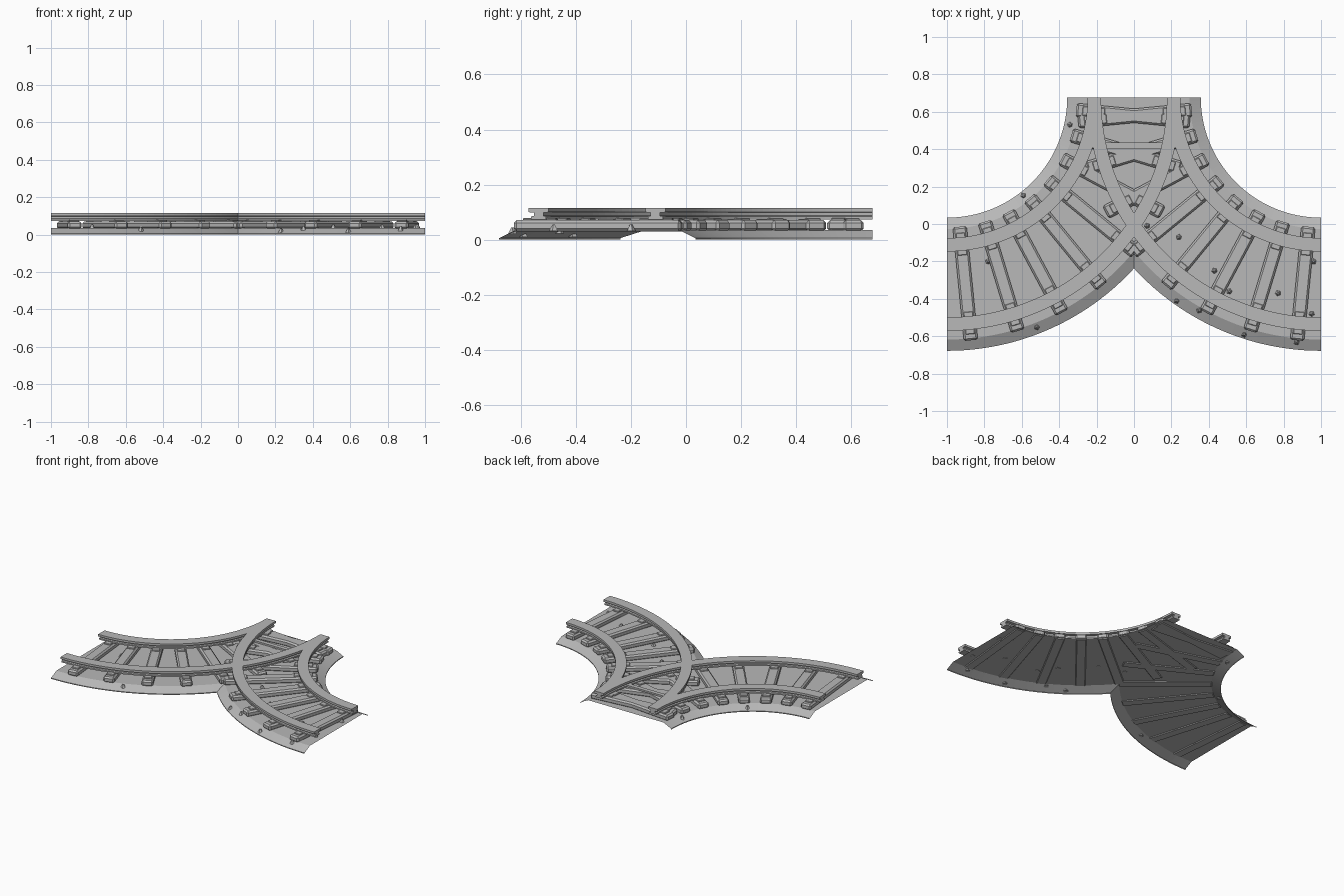
import bpy, bmesh, math, random
from mathutils import Matrix, Vector

random.seed(4)
cube = bpy.data.objects.get("Cube")
if cube:
    bpy.data.objects.remove(cube)

# One stone grey for everything
grey = bpy.data.materials.new("stone_grey")
grey.use_nodes = True
colour = (0.48, 0.48, 0.48, 1)
grey.diffuse_color = colour
grey.node_tree.nodes["Principled BSDF"].inputs["Base Color"].default_value = colour

CENTRE = Vector((1, 0.677, 0))   # turning centre of the right-hand (+x) branch
INNER, OUTER = 0.643, 1.355      # ballast edges
TOP = 0.035                      # ballast height
GAUGE = 0.212                    # half distance between rails


def finish(bm, name, mirror=True, bevel=0.0):
    bmesh.ops.recalc_face_normals(bm, faces=bm.faces)
    mesh = bpy.data.meshes.new(name)
    bm.to_mesh(mesh)
    bm.free()
    mesh.materials.append(grey)
    obj = bpy.data.objects.new(name, mesh)
    bpy.context.collection.objects.link(obj)
    if bevel:
        mod = obj.modifiers.new("bevel", "BEVEL")
        mod.width, mod.segments = bevel, 1
    if mirror:
        mod = obj.modifiers.new("mirror", "MIRROR")
        mod.use_mirror_merge = False
    return obj


def polar(r, angle, z=0):
    return CENTRE + Vector((-r * math.sin(angle), -r * math.cos(angle), z))


def sweep(bm, profile, closed, steps=48):
    """Sweep a (radius, height) profile through the quarter turn."""
    rings = [[bm.verts.new(polar(r, i * math.pi / 2 / steps, z)) for r, z in profile]
             for i in range(steps + 1)]
    n = len(profile)
    for a, b in zip(rings, rings[1:]):
        for j in range(n if closed else n - 1):
            k = (j + 1) % n
            bm.faces.new((a[j], a[k], b[k], b[j]))
    if closed:
        bm.faces.new(rings[0])
        bm.faces.new(rings[-1])


def box(bm, size, place):
    bmesh.ops.create_cube(bm, size=1, matrix=place @ Matrix.Diagonal((*size, 1)))


# Ballast bed: open shell with sloping shoulders, cut at the symmetry plane
bm = bmesh.new()
sweep(bm, [(INNER, 0), (INNER, 0.006), (INNER + 0.06, TOP),
           (OUTER - 0.06, TOP), (OUTER, 0.006), (OUTER, 0)], False)
bmesh.ops.bisect_plane(bm, geom=bm.verts[:] + bm.edges[:] + bm.faces[:],
                       plane_co=(0, 0, 0), plane_no=(1, 0, 0), clear_inner=True)
bed = finish(bm, "ballast_bed")
for f in bed.data.polygons:
    if f.normal.z < -0.1:
        bed.data.flip_normals()
        break

# Rails: wide head, thin web, narrow foot
half = [(0.027, 0.074), (0.027, 0.084), (0.017, 0.087), (0.017, 0.098),
        (0.036, 0.1), (0.036, 0.115)]
for name, radius in (("inner_rail", 1 - GAUGE), ("outer_rail", 1 + GAUGE)):
    bm = bmesh.new()
    sweep(bm, [(radius + w, z) for w, z in half] +
          [(radius - w, z) for w, z in reversed(half)], True)
    finish(bm, name)

# Sleepers and the chairs that carry the rails
sleepers, chairs = bmesh.new(), bmesh.new()
COUNT = 8
for i in range(COUNT):
    angle = (i + 0.5) * math.pi / 2 / COUNT
    turn = Matrix.Rotation(-angle, 4, 'Z')
    box(sleepers, (0.075, 0.61, 0.041), Matrix.Translation(polar(1, angle, 0.0505)) @ turn)
    for side in (-GAUGE, GAUGE):
        box(chairs, (0.05, 0.12, 0.012),
            Matrix.Translation(polar(1 + side, angle, 0.073)) @ turn)
finish(sleepers, "sleepers", bevel=0.01)
finish(chairs, "rail_chairs", bevel=0.003)

# Tie bar that joins the switch blades
bm = bmesh.new()
box(bm, (0.32, 0.03, 0.012), Matrix.Translation((0, 0.42, 0.08)))
for x in (-0.22, 0.22):
    box(bm, (0.02, 0.03, 0.02), Matrix.Translation((x, 0.42, 0.085)))
finish(bm, "switch_tie_bar", mirror=False)

# Loose stones lying on the bed
spots = [(-.34, .53), (-.59, .15), (-.78, -.2), (-.52, -.55), (.07, -.01), (.24, -.07),
         (.43, -.25), (.51, -.36), (.23, -.41), (.35, -.46), (.59, -.59), (.77, -.37),
         (.87, -.63), (.95, -.48), (.96, -.2)]
bm = bmesh.new()
for x, y in spots:
    r = math.hypot(abs(x) - CENTRE.x, y - CENTRE.y)
    edge = min(r - INNER, OUTER - r)
    z = TOP * min(1, max(edge, 0) / 0.06)
    bmesh.ops.create_cone(bm, cap_ends=True, segments=5, radius1=0.018, radius2=0.005,
                          depth=0.024, matrix=Matrix.Translation((x, y, z + 0.008)) @
                          Matrix.Rotation(random.uniform(0, 6), 4, 'Z'))
finish(bm, "loose_stones", mirror=False)
